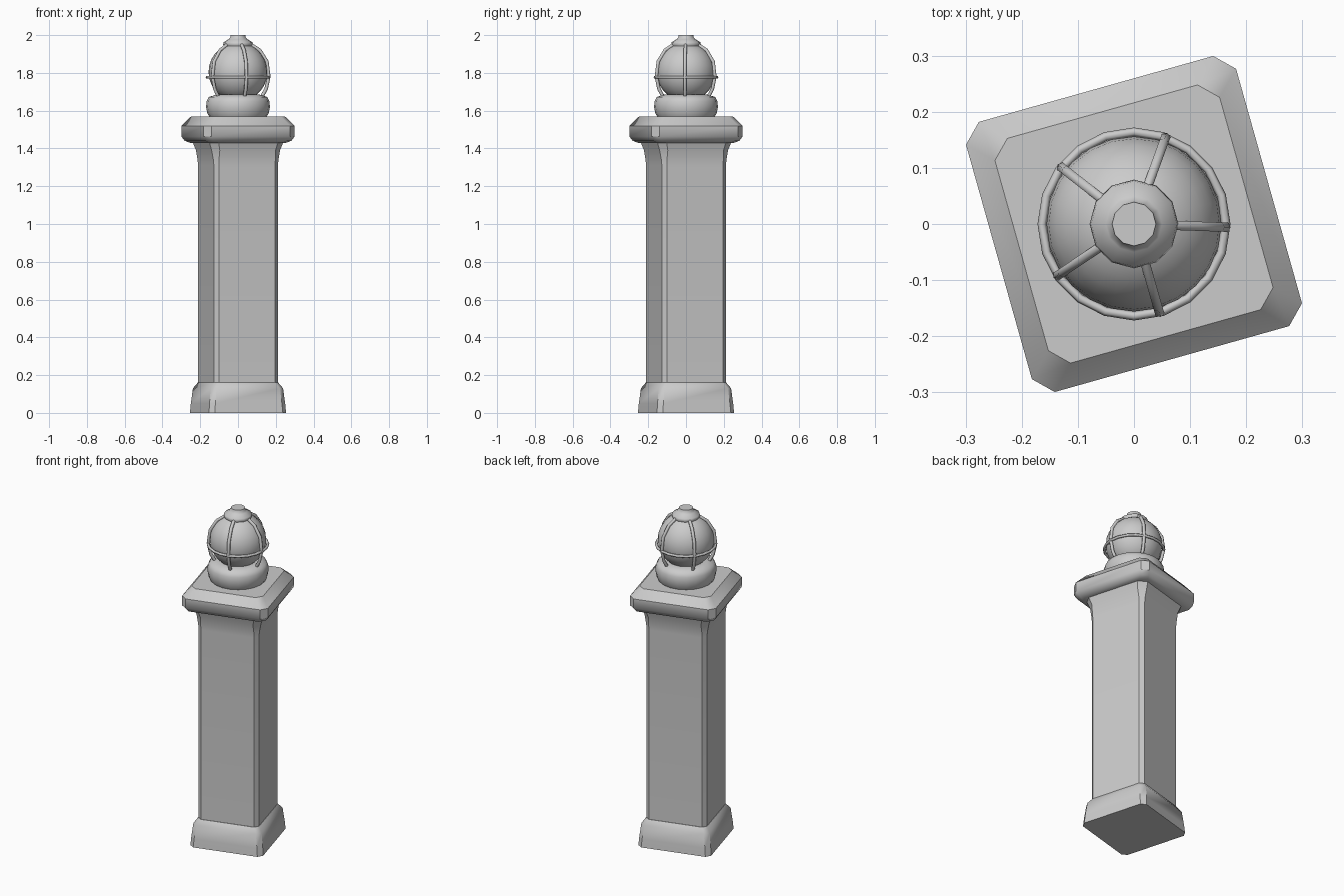
import bpy, bmesh, math
from mathutils import Matrix, Vector

default = bpy.data.objects.get("Cube")
if default:
    bpy.data.objects.remove(default, do_unlink=True)

stone = bpy.data.materials.new("grey stone")
stone.use_nodes = True
GREY = (0.6, 0.6, 0.6, 1)
stone.diffuse_color = GREY
stone.node_tree.nodes["Principled BSDF"].inputs["Base Color"].default_value = GREY

TURN = math.radians(15.7)


def finish(name, bm, angle=40):
    bmesh.ops.recalc_face_normals(bm, faces=bm.faces)
    mesh = bpy.data.meshes.new(name)
    bm.to_mesh(mesh)
    bm.free()
    mesh.materials.append(stone)
    ob = bpy.data.objects.new(name, mesh)
    bpy.context.collection.objects.link(ob)
    bpy.ops.object.select_all(action='DESELECT')
    ob.select_set(True)
    bpy.context.view_layer.objects.active = ob
    bpy.ops.object.shade_smooth_by_angle(angle=math.radians(angle))
    return ob


def skin(bm, rings, cap=True, closed=False):
    """Join rings of points with quads, closing the ends or looping round."""
    rings = [[bm.verts.new(p) for p in ring] for ring in rings]
    pairs = list(zip(rings, rings[1:]))
    if closed:
        pairs.append((rings[-1], rings[0]))
    for a, b in pairs:
        n = len(a)
        for i in range(n):
            bm.faces.new((a[i], a[(i + 1) % n], b[(i + 1) % n], b[i]))
    if cap and not closed:
        bm.faces.new(rings[0])
        bm.faces.new(rings[-1])


def square_ring(half, cut, z):
    """Square outline with cut corners, turned about z."""
    pts = []
    for k in range(4):
        rot = Matrix.Rotation(TURN + k * math.pi / 2, 3, 'Z')
        pts += [rot @ Vector((half, half - cut, z)), rot @ Vector((half - cut, half, z))]
    return pts


def square_part(name, profile):
    bm = bmesh.new()
    skin(bm, [square_ring(*p) for p in profile])
    return finish(name, bm)


def turned_part(name, profile, sides, angle=50):
    bm = bmesh.new()
    skin(bm, [[(r * math.cos(math.tau * i / sides), r * math.sin(math.tau * i / sides), z)
               for i in range(sides)] for r, z in profile])
    return finish(name, bm, angle)


def tube_ring(centre, out, up, radius, sides=6):
    return [centre + radius * (math.cos(math.tau * i / sides) * out +
                               math.sin(math.tau * i / sides) * up) for i in range(sides)]


# Square pillar: (half width, corner cut, height)
square_part("pillar_base", [(.212, .025, 0), (.208, .025, .05), (.199, .025, .13), (.178, .022, .16)])
square_part("pillar_shaft", [(.176, .022, .14), (.176, .022, 1.31), (.179, .024, 1.34),
                             (.188, .035, 1.39), (.204, .04, 1.435)])
square_part("pillar_cap", [(.212, .032, 1.43), (.236, .033, 1.44), (.25, .033, 1.463),
                           (.25, .033, 1.52), (.208, .032, 1.57)])

# Lamp collar, globe and crown
turned_part("lamp_collar", [(.15, 1.565), (.162, 1.585), (.169, 1.62), (.166, 1.65),
                            (.155, 1.672), (.115, 1.685)], 20)
bm = bmesh.new()
bmesh.ops.create_uvsphere(bm, u_segments=24, v_segments=14, radius=.156,
                          matrix=Matrix.Translation((0, 0, 1.805)))
finish("lamp_globe", bm)
turned_part("lamp_crown", [(.065, 1.93), (.079, 1.95), (.076, 1.963), (.05, 1.978),
                           (.041, 1.988), (.039, 2.0)], 12)

# Band around the globe
bm = bmesh.new()
UP = Vector((0, 0, 1))
rings = []
for i in range(20):
    a = math.tau * i / 20
    out = Vector((math.cos(a), math.sin(a), 0))
    rings.append(tube_ring(out * .164 + UP * 1.777, out, UP, .008))
skin(bm, rings, closed=True)
finish("guard_band", bm, 65)

# Five curved ribs over the globe
RIB = [(.125, 1.672), (.149, 1.715), (.163, 1.78), (.153, 1.86), (.115, 1.92), (.068, 1.95)]
for k in range(5):
    a = math.radians(72 * k - 2)
    out = Vector((math.cos(a), math.sin(a), 0))
    side = UP.cross(out)
    path = [out * r + UP * z for r, z in RIB]
    rings = []
    for i, p in enumerate(path):
        along = (path[min(i + 1, len(path) - 1)] - path[max(i - 1, 0)]).normalized()
        rings.append(tube_ring(p, side.cross(along), side, .0095))
    bm = bmesh.new()
    skin(bm, rings)
    finish(f"guard_rib_{k + 1}", bm, 65)
